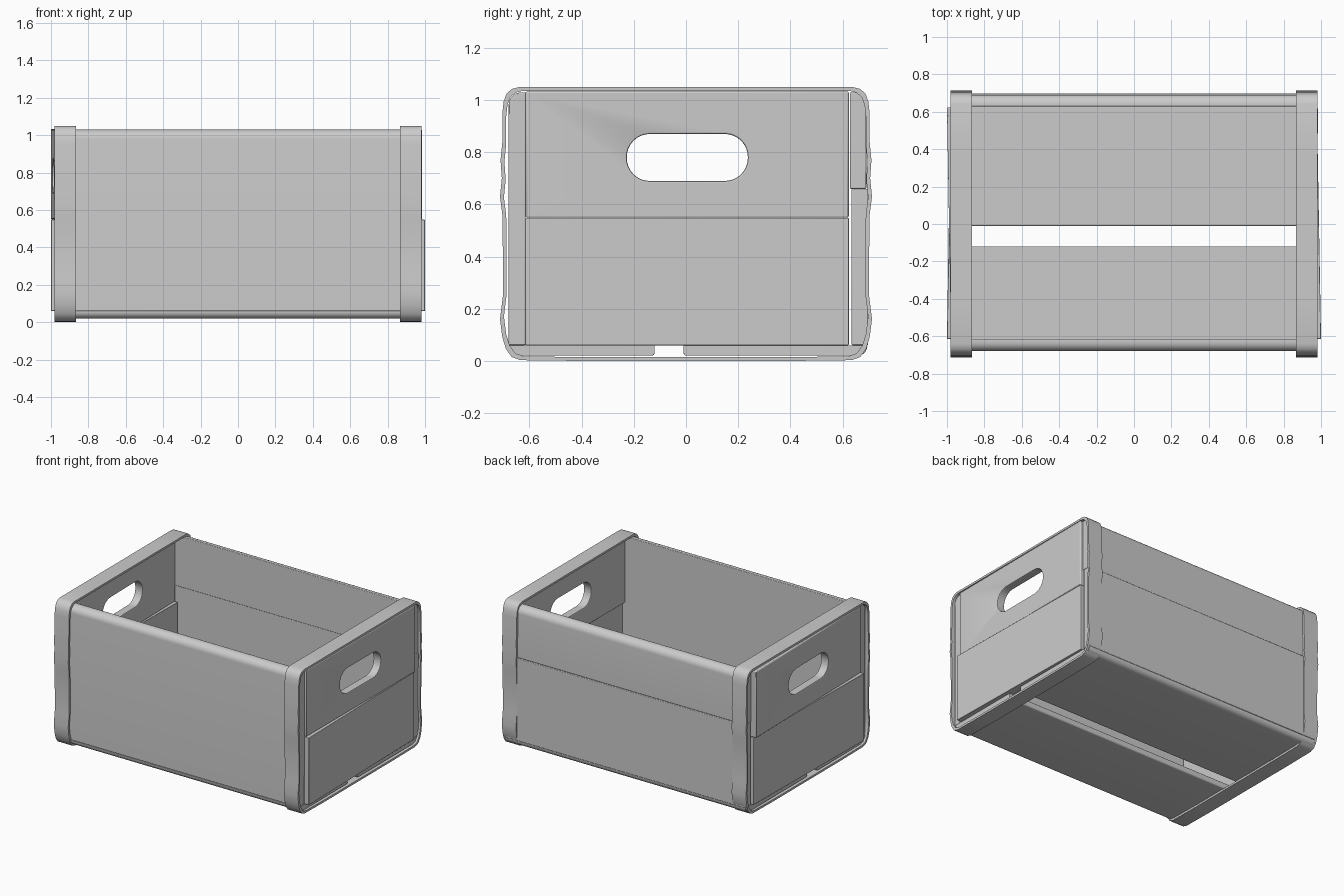
import bpy, bmesh, math

if "Cube" in bpy.data.objects:
    bpy.data.objects.remove(bpy.data.objects["Cube"])


def make_object(name, bm):
    bmesh.ops.recalc_face_normals(bm, faces=bm.faces[:])
    mesh = bpy.data.meshes.new(name)
    bm.to_mesh(mesh)
    bm.free()
    ob = bpy.data.objects.new(name, mesh)
    bpy.context.collection.objects.link(ob)
    return ob


def smooth(ob, angle=35):
    bpy.ops.object.select_all(action='DESELECT')
    ob.select_set(True)
    bpy.context.view_layer.objects.active = ob
    bpy.ops.object.shade_smooth_by_angle(angle=math.radians(angle))


def bevel(ob, width):
    mod = ob.modifiers.new("soft_edges", 'BEVEL')
    mod.width, mod.segments, mod.limit_method = width, 2, 'ANGLE'
    mod.angle_limit = math.radians(40)


def rounded(y0, y1, z0, z1, radii, steps=8):
    """Rectangle in y-z; radii for (y0,z0), (y1,z0), (y1,z1), (y0,z1)."""
    pts = []
    for i, (y, z, sy, sz) in enumerate(((y0, z0, 1, 1), (y1, z0, -1, 1),
                                        (y1, z1, -1, -1), (y0, z1, 1, -1))):
        r = radii[i]
        if r == 0:
            pts.append((y, z))
            continue
        for k in range(steps + 1):
            a = math.pi + i * math.pi / 2 + k * math.pi / 2 / steps
            pts.append((y + sy * r + r * math.cos(a), z + sz * r + r * math.sin(a)))
    return pts


def prism(name, pts, xa, xb):
    """Extrude a y-z outline along x; xa and xb give x as a function of y."""
    bm = bmesh.new()
    a = [bm.verts.new((xa(y), y, z)) for y, z in pts]
    b = [bm.verts.new((xb(y), y, z)) for y, z in pts]
    bm.faces.new(a)
    bm.faces.new(b[::-1])
    n = len(pts)
    for i in range(n):
        j = (i + 1) % n
        bm.faces.new((a[i], a[j], b[j], b[i]))
    return make_object(name, bm)


def board(name, pts):
    ob = prism(name, pts, lambda y: -0.965, lambda y: 0.965)
    bevel(ob, 0.004)
    smooth(ob)


# long side boards, rounded along the outer top edge
board("front_wall", rounded(-0.68, -0.615, 0.06, 1.03, (0, 0, 0, 0.05)))
board("back_wall_lower", rounded(0.635, 0.698, 0.06, 0.66, (0, 0, 0, 0)))
board("back_wall_upper", rounded(0.628, 0.691, 0.66, 1.03, (0, 0, 0.05, 0)))

# two floor boards with a gap between, rounded at the outer bottom edge
board("floor_board_front", rounded(-0.68, -0.12, 0.02, 0.06, (0.038, 0.012, 0, 0)))
board("floor_board_back", rounded(-0.01, 0.695, 0.02, 0.06, (0.012, 0.038, 0, 0)))

# handle cutter running through both ends
cutter = prism("handle_cutter", rounded(-0.227, 0.237, 0.69, 0.87, (0.088,) * 4),
               lambda y: -1.2, lambda y: 1.2)
cutter.hide_render = True
cutter.hide_viewport = True


# end boards, each slightly skewed
def end_board(name, side, z0, z1, x_front, x_back, handle):
    def outer(y):
        return side * (x_front + (x_back - x_front) * (y + 0.615) / 1.24)

    def inner(y):
        return outer(y) - side * 0.06
    ob = prism(name, rounded(-0.615, 0.624, z0, z1, (0, 0, 0, 0)), outer, inner)
    if handle:
        mod = ob.modifiers.new("handle", 'BOOLEAN')
        mod.operation, mod.solver, mod.object = 'DIFFERENCE', 'EXACT', cutter
    bevel(ob, 0.006 if handle else 0.003)
    smooth(ob)


end_board("left_end_lower", -1, 0.06, 0.548, 1.0, 0.98, False)
end_board("left_end_upper", -1, 0.55, 1.033, 0.978, 1.0, True)
end_board("right_end_lower", 1, 0.06, 0.548, 1.0, 0.978, False)
end_board("right_end_upper", 1, 0.55, 1.033, 0.978, 0.983, True)

# metal bands wrapping each end, with slight dents
half = [(0.40, 1.05), (0.64, 1.05), (0.667, 1.043), (0.688, 1.025), (0.699, 0.995),
        (0.704, 0.95), (0.704, 0.84), (0.711, 0.77), (0.706, 0.70), (0.713, 0.63),
        (0.704, 0.56), (0.702, 0.40), (0.702, 0.25), (0.713, 0.16), (0.704, 0.09),
        (0.690, 0.045), (0.668, 0.015), (0.635, 0.003), (0.40, 0.0)]
ring = half + [(-y, z) for y, z in reversed(half)]


def band(name, x0, x1):
    bm = bmesh.new()
    n = len(ring)
    inner = [(y * 0.979, (z - 0.525) * 0.972 + 0.525) for y, z in ring]
    loops = [[bm.verts.new((x, y, z)) for y, z in pts]
             for x, pts in ((x0, ring), (x1, ring), (x1, inner), (x0, inner))]
    for k in range(4):
        a, b = loops[k], loops[(k + 1) % 4]
        for i in range(n):
            j = (i + 1) % n
            bm.faces.new((a[i], a[j], b[j], b[i]))
    smooth(make_object(name, bm))


band("left_band", -0.98, -0.865)
band("right_band", 0.867, 0.98)
